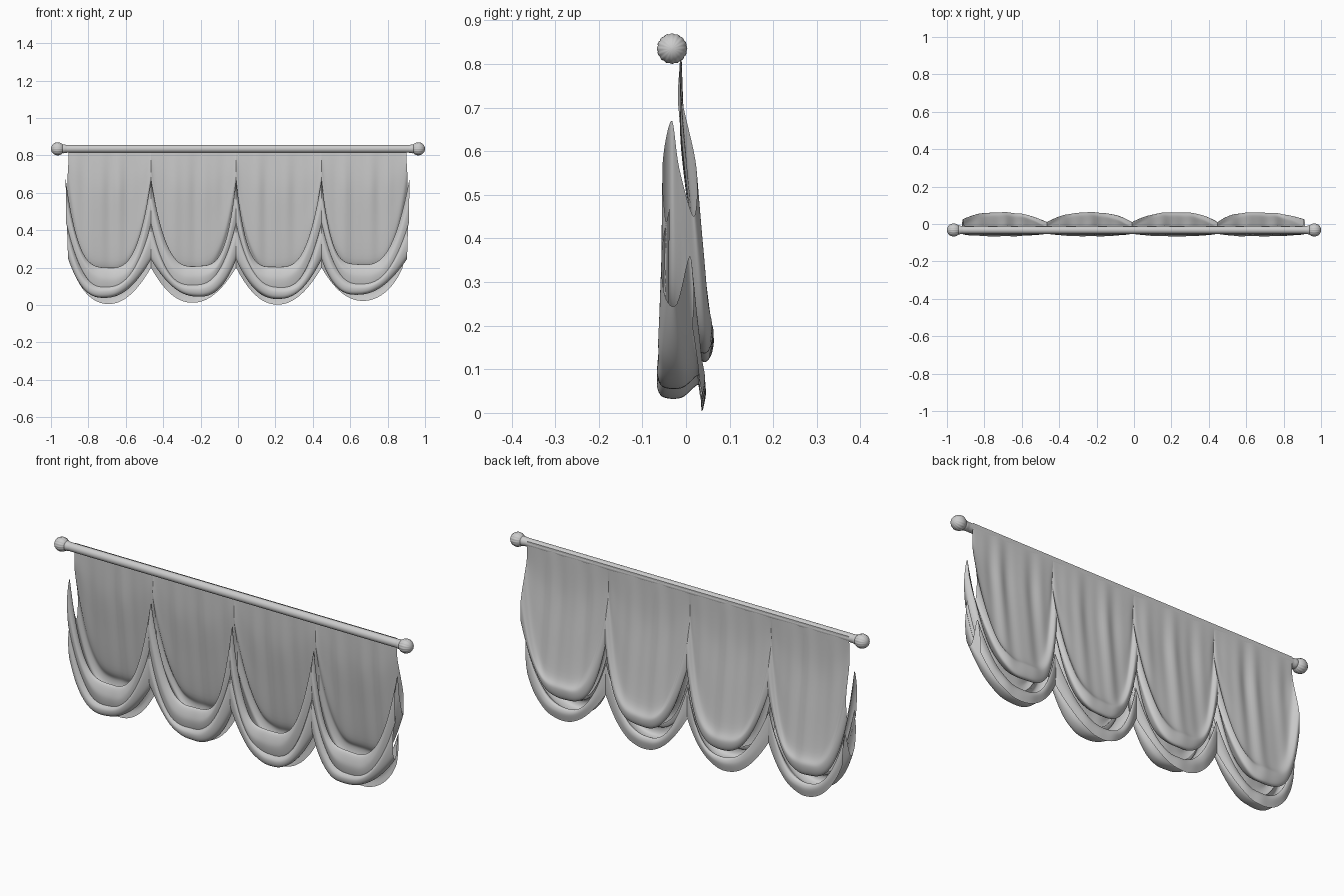
import bpy, bmesh, math

if "Cube" in bpy.data.objects:
    bpy.data.objects.remove(bpy.data.objects["Cube"])

ROD_Y, ROD_Z = -0.032, 0.835


def make_object(name, verts, faces, angle=60):
    mesh = bpy.data.meshes.new(name)
    mesh.from_pydata(verts, [], faces)
    mesh.update()
    obj = bpy.data.objects.new(name, mesh)
    bpy.context.collection.objects.link(obj)
    bpy.ops.object.select_all(action='DESELECT')
    obj.select_set(True)
    bpy.context.view_layer.objects.active = obj
    bpy.ops.object.shade_smooth_by_angle(angle=math.radians(angle))
    return obj


def lathe_x(name, profile, sides, flutes=0, depth=0.0):
    """Spin (x, radius) points about the rod axis, optionally fluted."""
    verts, faces = [], []
    for x, r in profile:
        for k in range(sides):
            a = 2 * math.pi * k / sides
            rr = r * (1 - depth * (1 - abs(math.cos(a * flutes / 2)))) if flutes else r
            verts.append((x, ROD_Y + rr * math.cos(a), ROD_Z + rr * math.sin(a)))
    for i in range(len(profile) - 1):
        for k in range(sides):
            n = (k + 1) % sides
            faces.append((i * sides + k, i * sides + n, (i + 1) * sides + n, (i + 1) * sides + k))
    faces.append(tuple(range(sides))[::-1])
    faces.append(tuple(range((len(profile) - 1) * sides, len(profile) * sides)))
    obj = make_object(name, verts, faces)
    bm = bmesh.new()
    bm.from_mesh(obj.data)
    bmesh.ops.recalc_face_normals(bm, faces=bm.faces)
    bm.to_mesh(obj.data)
    bm.free()
    return obj


# Rod and the two fluted ball finials
lathe_x("curtain_rod", [(-0.92, 0.021), (0.92, 0.021)], 32)
for side, label in ((-1, "left"), (1, "right")):
    lathe_x(label + "_finial_neck", [(side * 0.915, 0.021), (side * 0.925, 0.022),
                                     (side * 0.935, 0.024), (side * 0.945, 0.02)], 32)
    ball = [(side * (0.964 - 0.036 * math.cos(math.pi * i / 16)),
             max(0.001, 0.035 * math.sin(math.pi * i / 16))) for i in range(17)]
    lathe_x(label + "_finial_ball", ball, 64, 16, 0.05)

# Cloth cross-section: y, z at swag middle; y, z at gather; curve power
KEYS = [
    (-0.012, 0.850, -0.012, 0.850, 3.0),
    (-0.008, 0.64, -0.015, 0.79, 3.3),
    (0.014, 0.43, -0.018, 0.745, 3.4),
    (0.040, 0.23, -0.016, 0.69, 3.5),
    (0.062, 0.165, 0.008, 0.56, 3.2),
    (0.046, 0.115, 0.006, 0.45, 2.9),
    (0.000, 0.145, -0.022, 0.56, 3.2),
    (-0.035, 0.20, -0.032, 0.67, 3.5),
    (-0.058, 0.145, -0.052, 0.57, 3.1),
    (-0.050, 0.085, -0.045, 0.44, 2.8),
    (-0.042, 0.105, -0.036, 0.47, 2.8),
    (-0.065, 0.075, -0.052, 0.37, 2.6),
    (-0.055, 0.040, -0.046, 0.27, 2.4),
    (-0.010, 0.036, -0.026, 0.25, 2.3),
    (0.028, 0.065, 0.000, 0.36, 2.5),
    (0.044, 0.045, 0.006, 0.27, 2.3),
    (0.037, 0.002, 0.004, 0.20, 2.1),
]
STEPS, HALF = 6, 28
EDGES = [-0.905, -0.465, -0.01, 0.447, 0.90]
SKEW = [-0.08, 0.04, -0.03, -0.09]
LIFT = [0.003, 0.01, 0.0, 0.02]


def spline(a, b, c, d, t):
    return 0.5 * (2 * b + (c - a) * t + (2 * a - 5 * b + 4 * c - d) * t * t
                  + (3 * b - a - 3 * c + d) * t ** 3)


# Smooth the key rows into a dense section
rows = []
for i in range(len(KEYS) - 1):
    pts = [KEYS[max(0, min(len(KEYS) - 1, i + o))] for o in (-1, 0, 1, 2)]
    for s in range(STEPS):
        rows.append([spline(*v, s / STEPS) for v in zip(*pts)])
rows.append(list(KEYS[-1]))

# Columns are packed more tightly beside every gather
columns = []
for s in range(4):
    for k in range(-HALF, HALF + 1):
        if s and k == -HALF:
            continue
        columns.append((s, math.sin(math.pi / 2 * k / HALF)))

# Four-swag cloth
verts, faces = [], []
for r, (yc, zc, yb, zb, power) in enumerate(rows):
    f = r / (len(rows) - 1)
    for s, u in columns:
        mid, half = (EDGES[s] + EDGES[s + 1]) / 2, (EDGES[s + 1] - EDGES[s]) / 2
        free = 1 - u * u
        hang = min(1.0, f * 4)
        drift = SKEW[s] + 0.07 * math.sin(15 * f + 1.9 * s)
        x = mid + half * u + half * drift * free * hang
        outer = (s == 0 and u < 0) or (s == 3 and u > 0)
        gather_y = yb + (yc - yb) * 0.3 * hang if outer else yb
        y = yc + (gather_y - yc) * abs(u) ** 2.6
        z = zc + (zb - zc) * abs(u) ** power
        # vertical pleats on the panel, gentle creases in the folds
        pleat = math.sin(x * 43 + 1.2 * math.sin(x * 9)) + 0.5 * math.sin(x * 81 + s)
        y += 0.0055 * pleat * free * min(1, f * 14) * max(0.2, 1 - f * 3)
        z += free * hang * (LIFT[s] + 0.008 * math.sin(9 * f + 3 * u + 2 * s) * (1 - f))
        if outer:
            x += math.copysign(0.016, u) * u * u * math.sin(math.pi * min(1, f * 1.1)) ** 2
            x -= math.copysign(0.02, u) * u ** 4 * max(0, f - 0.8) * 5
        verts.append((x, y, z))
n = len(columns)
for r in range(len(rows) - 1):
    for c in range(n - 1):
        a = r * n + c
        faces.append((a, a + n, a + n + 1, a + 1))
make_object("swagged_curtain", verts, faces, 80)
